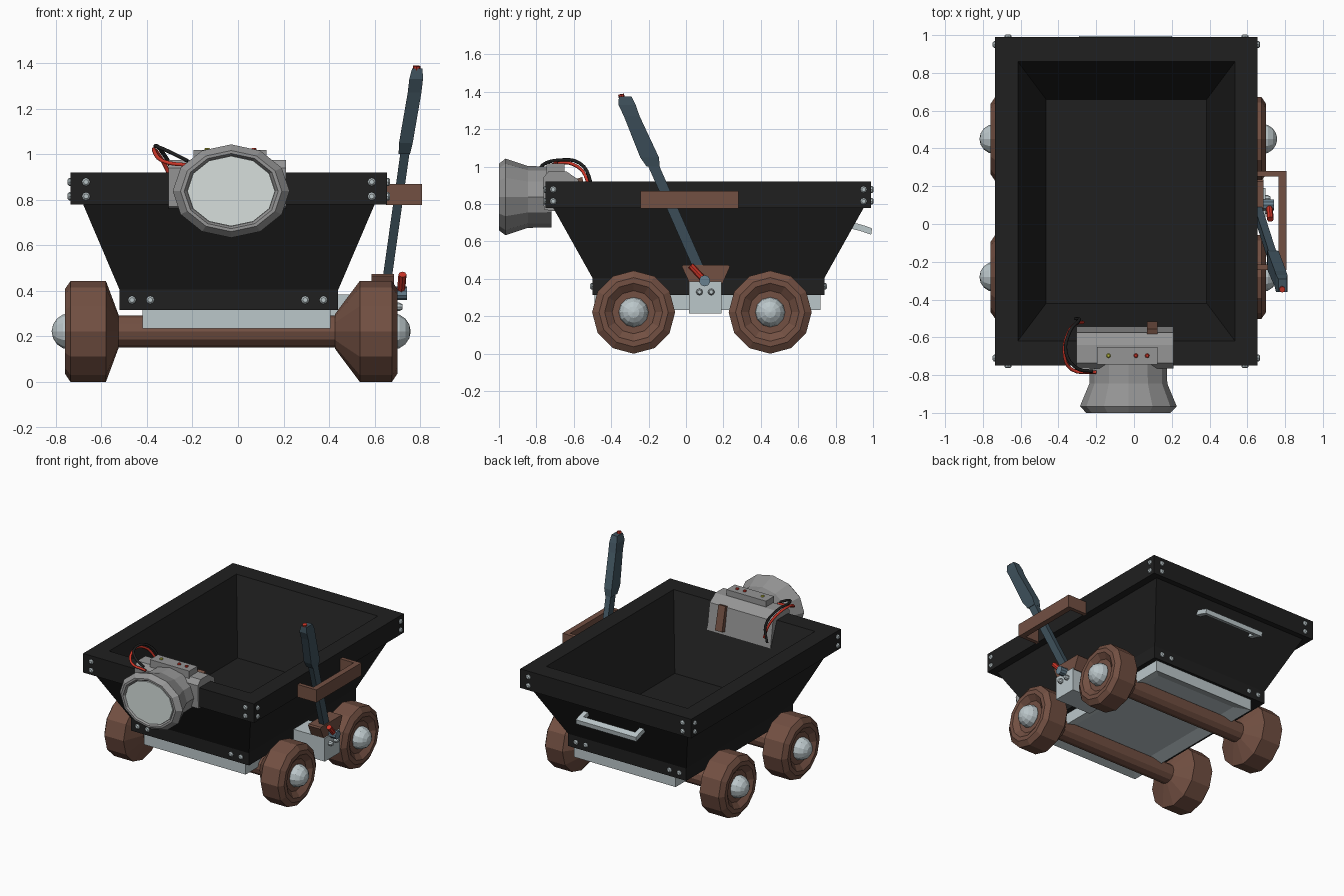
import bpy, bmesh
from math import sin, cos, pi
from mathutils import Vector

if "Cube" in bpy.data.objects:
    bpy.data.objects.remove(bpy.data.objects["Cube"])


def material(name, rgb):
    m = bpy.data.materials.new(name)
    m.diffuse_color = (*rgb, 1)
    m.use_nodes = True
    m.node_tree.nodes["Principled BSDF"].inputs["Base Color"].default_value = m.diffuse_color
    return m


BLACK = material("black_metal", (0.014, 0.014, 0.014))
BROWN = material("rust_brown", (0.17, 0.08, 0.055))
STEEL = material("pale_steel", (0.5, 0.57, 0.59))
GREY = material("lamp_grey", (0.3, 0.3, 0.3))
LENS = material("lens_glass", (0.68, 0.74, 0.72))
BLUE = material("lever_blue", (0.05, 0.085, 0.11))
PIVOT = material("pivot_blue", (0.14, 0.22, 0.28))
RED = material("red", (0.6, 0.035, 0.02))
YELLOW = material("yellow", (0.5, 0.5, 0.05))


def skin(name, loops, mat):
    """Closed solid through matching vertex loops, capped at both ends."""
    bm = bmesh.new()
    rings = [[bm.verts.new(p) for p in loop] for loop in loops]
    n = len(rings[0])
    for a, b in zip(rings, rings[1:]):
        for i in range(n):
            j = (i + 1) % n
            bm.faces.new((a[i], a[j], b[j], b[i]))
    bm.faces.new(rings[0])
    bm.faces.new(rings[-1])
    bmesh.ops.recalc_face_normals(bm, faces=bm.faces)
    me = bpy.data.meshes.new(name)
    bm.to_mesh(me)
    bm.free()
    me.materials.append(mat)
    ob = bpy.data.objects.new(name, me)
    bpy.context.collection.objects.link(ob)
    return ob


def rects(name, rings, mat):
    """Stack of horizontal rectangles: centre x, y, z, half x, half y."""
    return skin(name, [[(x + a * hx, y + b * hy, z) for a, b in
                        ((-1, -1), (1, -1), (1, 1), (-1, 1))]
                       for x, y, z, hx, hy in rings], mat)


def box(name, x0, x1, y0, y1, z0, z1, mat):
    c = ((x0 + x1) / 2, (y0 + y1) / 2)
    h = ((x1 - x0) / 2, (y1 - y0) / 2)
    return rects(name, [(*c, z0, *h), (*c, z1, *h)], mat)


def extrude_x(name, profile, x0, x1, mat):
    return skin(name, [[(x, y, z) for y, z in profile] for x in (x0, x1)], mat)


def lathe(name, origin, axis, profile, sides, mat, wide=1.0):
    """Rings of (distance along axis, radius); wide stretches sideways."""
    o, d = Vector(origin), Vector(axis).normalized()
    u = Vector((0, 0, 1)) if abs(d.z) < 0.9 else Vector((0, 1, 0))
    u = (u - d * u.dot(d)).normalized()
    v = d.cross(u) * wide
    return skin(name, [[o + d * t + (u * cos(2 * pi * i / sides) + v * sin(2 * pi * i / sides)) * r
                        for i in range(sides)] for t, r in profile], mat)


def bolt(name, pos, axis, mat=STEEL, r=0.018, h=0.013):
    lathe(name, pos, axis, [(-0.005, r), (h * 0.5, r), (h, r * 0.6)], 8, mat)


def rod(name, a, b, r, mat, sides=8):
    d = Vector(b) - Vector(a)
    lathe(name, a, d, [(0, r), (d.length, r)], sides, mat)


# Tub: outer shell, rim, inner slopes and floor in one closed skin
rects("tub", [(-0.04, 0.12, z, hx, hy) for hx, hy, z in (
    (0.48, 0.62, 0.315), (0.48, 0.62, 0.405), (0.64, 0.83, 0.78), (0.695, 0.87, 0.78),
    (0.695, 0.87, 0.92), (0.575, 0.74, 0.92), (0.425, 0.54, 0.42))], BLACK)

# Tub bolts on rim corners and lower ends
for s in (-1, 1):
    for t in (-1, 1):
        for z in (0.815, 0.878):
            bolt("rim_end_bolt", (-0.04 + t * 0.627, 0.12 + s * 0.87, z), (0, s, 0))
            bolt("rim_side_bolt", (-0.04 + s * 0.695, 0.12 + t * 0.83, z), (s, 0, 0))
        for dx in (0.34, 0.42):
            bolt("lower_bolt", (-0.045 + t * dx, 0.12 + s * 0.62, 0.36), (0, s, 0))

# Chassis with recessed underside
chassis = box("chassis", -0.42, 0.405, -0.49, 0.72, 0.235, 0.32, STEEL)
bm = bmesh.new()
bm.from_mesh(chassis.data)
under = [f for f in bm.faces if f.normal.z < -0.9]
bmesh.ops.inset_region(bm, faces=under, thickness=0.12, depth=-0.03)
bm.to_mesh(chassis.data)
bm.free()

# Axles, wheels and hubs
for y, end in ((-0.28, "front"), (0.45, "back")):
    rod(end + "_axle", (-0.6, y, 0.222), (0.55, y, 0.222), 0.07, BROWN, 12)
    for s, out, mid, inn, side in ((-1, 0.76, 0.58, 0.525, "left"), (1, 0.70, 0.535, 0.425, "right")):
        lathe(f"{end}_{side}_wheel", (0, y, 0.222), (s, 0, 0),
              [(inn, 0.075), (mid, 0.222), (out - 0.025, 0.222), (out, 0.185),
               (out, 0.155), (out - 0.03, 0.115)], 12, BROWN)
        c = out - 0.022
        lathe(f"{end}_{side}_hub", (s * c, y, 0.222), (s, 0, 0),
              [(-0.08 * cos(pi * k / 8), max(0.001, 0.08 * sin(pi * k / 8))) for k in range(9)],
              12, STEEL)

# Rear handle
extrude_x("handle_bar", [(0.955, 0.685), (0.995, 0.67), (0.99, 0.637), (0.95, 0.65)], -0.29, 0.2, STEEL)
for x in (-0.29, 0.165):
    extrude_x("handle_leg", [(0.85, 0.715), (0.96, 0.683), (0.955, 0.65), (0.84, 0.68)], x, x + 0.035, STEEL)

# Lever mount
box("lever_bracket", 0.40, 0.695, 0.015, 0.19, 0.215, 0.385, STEEL)
for y in (0.072, 0.135):
    bolt("bracket_bolt", (0.695, y, 0.33), (1, 0, 0), h=0.028)
extrude_x("lever_block", [(0.02, 0.375), (0.195, 0.375), (0.235, 0.465), (0.225, 0.475),
                          (-0.015, 0.475), (-0.022, 0.465)], 0.585, 0.685, BROWN)
rod("lever_pivot", (0.66, 0.1, 0.39), (0.742, 0.1, 0.39), 0.03, PIVOT, 10)
rod("release_pin", (0.715, 0.1, 0.39), (0.722, 0.025, 0.472), 0.018, RED)

# Lever shaft, grip and button
rects("lever_shaft", [(0.645, 0.1, 0.385, 0.02, 0.03), (0.735, -0.18, 1.02, 0.02, 0.03)], BLUE)
rects("lever_grip", [(0.73, -0.175, 1.0, 0.025, 0.035), (0.737, -0.195, 1.05, 0.03, 0.05),
                     (0.775, -0.29, 1.27, 0.03, 0.042), (0.782, -0.315, 1.33, 0.03, 0.046),
                     (0.787, -0.325, 1.375, 0.023, 0.034)], BLUE)
rod("lever_button", (0.782, -0.34, 1.35), (0.785, -0.347, 1.387), 0.016, RED)

# Lever guard
box("guard_bar", 0.765, 0.807, -0.243, 0.28, 0.777, 0.87, BROWN)
for y in (-0.243, 0.252):
    box("guard_end", 0.65, 0.77, y, y + 0.028, 0.777, 0.87, BROWN)

# Headlamp
lathe("lamp_shell", (-0.03, -1.0, 0.838), (0, 1, 0),
      [(0.02, 0.155), (0, 0.165), (0, 0.178), (0.035, 0.205), (0.155, 0.165), (0.28, 0.163)],
      12, GREY, 1.25)
lathe("lamp_lens", (-0.03, -1.0, 0.838), (0, 1, 0), [(0.008, 0.154), (0.03, 0.154)], 12, LENS, 1.25)
extrude_x("lamp_housing", [(-0.76, 0.77), (-0.765, 0.94), (-0.735, 0.975), (-0.64, 0.975),
                           (-0.575, 0.93), (-0.545, 0.74)], -0.305, 0.21, GREY)
box("lamp_control_plate", -0.195, 0.125, -0.745, -0.65, 0.96, 1.018, GREY)
for x, m in ((-0.135, YELLOW), (0.01, RED), (0.07, RED)):
    bolt("lamp_indicator", (x, -0.697, 1.018), (0, 0, 1), m, 0.012, 0.01)
extrude_x("lamp_clip", [(-0.585, 0.935), (-0.555, 0.945), (-0.515, 0.77), (-0.555, 0.76)],
          0.068, 0.125, BROWN)

# Lamp wires
for name, mat, pts in (
    ("red_wire", RED, [(-0.2, -0.785, 0.95), (-0.33, -0.77, 0.97), (-0.37, -0.68, 1.02),
                       (-0.35, -0.58, 1.0), (-0.31, -0.53, 0.93), (-0.27, -0.52, 0.82)]),
    ("black_wire", BLACK, [(-0.22, -0.78, 0.97), (-0.3, -0.765, 1.01), (-0.36, -0.68, 1.035),
                           (-0.34, -0.57, 1.02), (-0.29, -0.51, 0.92), (-0.31, -0.5, 0.8)])):
    cu = bpy.data.curves.new(name, 'CURVE')
    cu.dimensions = '3D'
    cu.bevel_depth = 0.009
    cu.bevel_resolution = 1
    cu.resolution_u = 4
    cu.use_fill_caps = True
    sp = cu.splines.new('BEZIER')
    sp.bezier_points.add(len(pts) - 1)
    for b, p in zip(sp.bezier_points, pts):
        b.co = p
        b.handle_left_type = b.handle_right_type = 'AUTO'
    cu.materials.append(mat)
    bpy.context.collection.objects.link(bpy.data.objects.new(name, cu))
